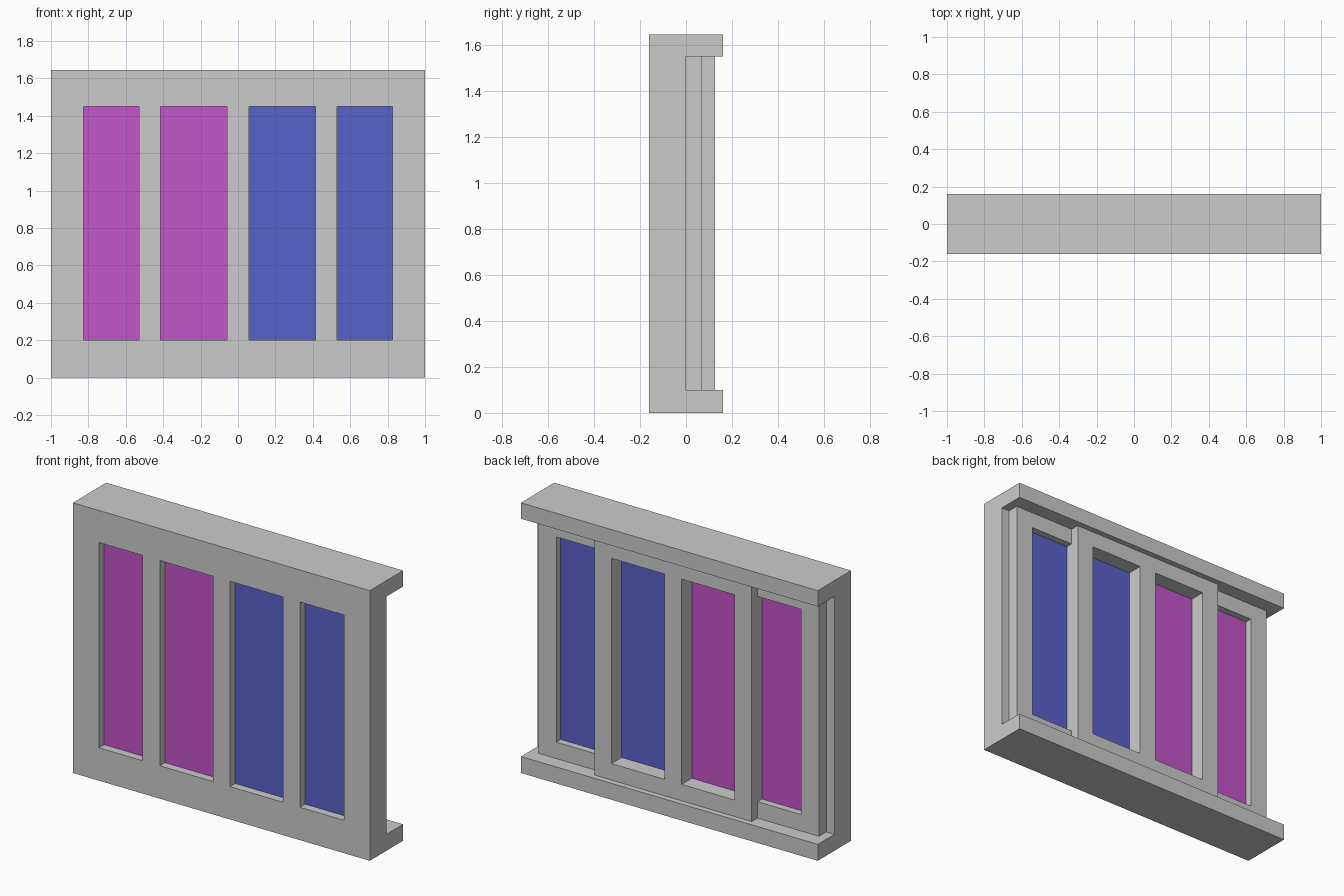
import bpy, bmesh

if "Cube" in bpy.data.objects:
    bpy.data.objects.remove(bpy.data.objects["Cube"])

Z_OPEN = (0.20, 1.45)
OPENINGS = [(-0.825, -0.53), (-0.415, -0.058), (0.058, 0.415), (0.53, 0.825)]


def finish(name, bm, mat=None):
    bmesh.ops.recalc_face_normals(bm, faces=bm.faces)
    mesh = bpy.data.meshes.new(name)
    bm.to_mesh(mesh)
    bm.free()
    obj = bpy.data.objects.new(name, mesh)
    bpy.context.collection.objects.link(obj)
    if mat:
        mesh.materials.append(mat)
    return obj


def pierced_slab(name, x, y, z, holes=(), mat=None):
    """Slab spanning the x, y, z ranges, with rectangular holes through y."""
    xs = sorted({*x, *(v for h in holes for v in h)})
    zs = sorted({*z, *(Z_OPEN if holes else ())})
    bm = bmesh.new()
    grid = [[bm.verts.new((px, y[0], pz)) for pz in zs] for px in xs]
    for i in range(len(xs) - 1):
        for j in range(len(zs) - 1):
            if (xs[i], xs[i + 1]) in holes and (zs[j], zs[j + 1]) == Z_OPEN:
                continue
            bm.faces.new((grid[i][j], grid[i + 1][j],
                          grid[i + 1][j + 1], grid[i][j + 1]))
    front = bm.faces[:]
    ext = bmesh.ops.extrude_face_region(bm, geom=front, use_keep_orig=True)
    moved = [g for g in ext["geom"] if isinstance(g, bmesh.types.BMVert)]
    bmesh.ops.translate(bm, verts=moved, vec=(0, y[1] - y[0], 0))
    return finish(name, bm, mat)


def material(name, color):
    mat = bpy.data.materials.new(name)
    mat.diffuse_color = (*color, 1)
    mat.use_nodes = True
    mat.node_tree.nodes["Principled BSDF"].inputs["Base Color"].default_value = mat.diffuse_color
    return mat


purple = material("purple_glass", (0.55, 0.09, 0.59))
blue = material("blue_glass", (0.10, 0.12, 0.60))

# Main frame with projecting head and sill
pierced_slab("main_frame", (-1, 1), (-0.16, 0.0), (0, 1.645), OPENINGS)
pierced_slab("sill", (-1, 1), (0.0, 0.16), (0, 0.10))
pierced_slab("head", (-1, 1), (0.0, 0.16), (1.548, 1.645))

# Stepped sashes on the back
pierced_slab("outer_sash", (-0.945, 0.945), (0.0, 0.07), (0.10, 1.548), OPENINGS)
pierced_slab("middle_sash", (-0.53, 0.53), (0.07, 0.125), (0.10, 1.548), OPENINGS[1:3])

# Coloured panes filling the openings
for i, span in enumerate(OPENINGS):
    pierced_slab(f"pane_{i + 1}", span, (-0.11, 0.027), Z_OPEN,
                 mat=purple if i < 2 else blue)
